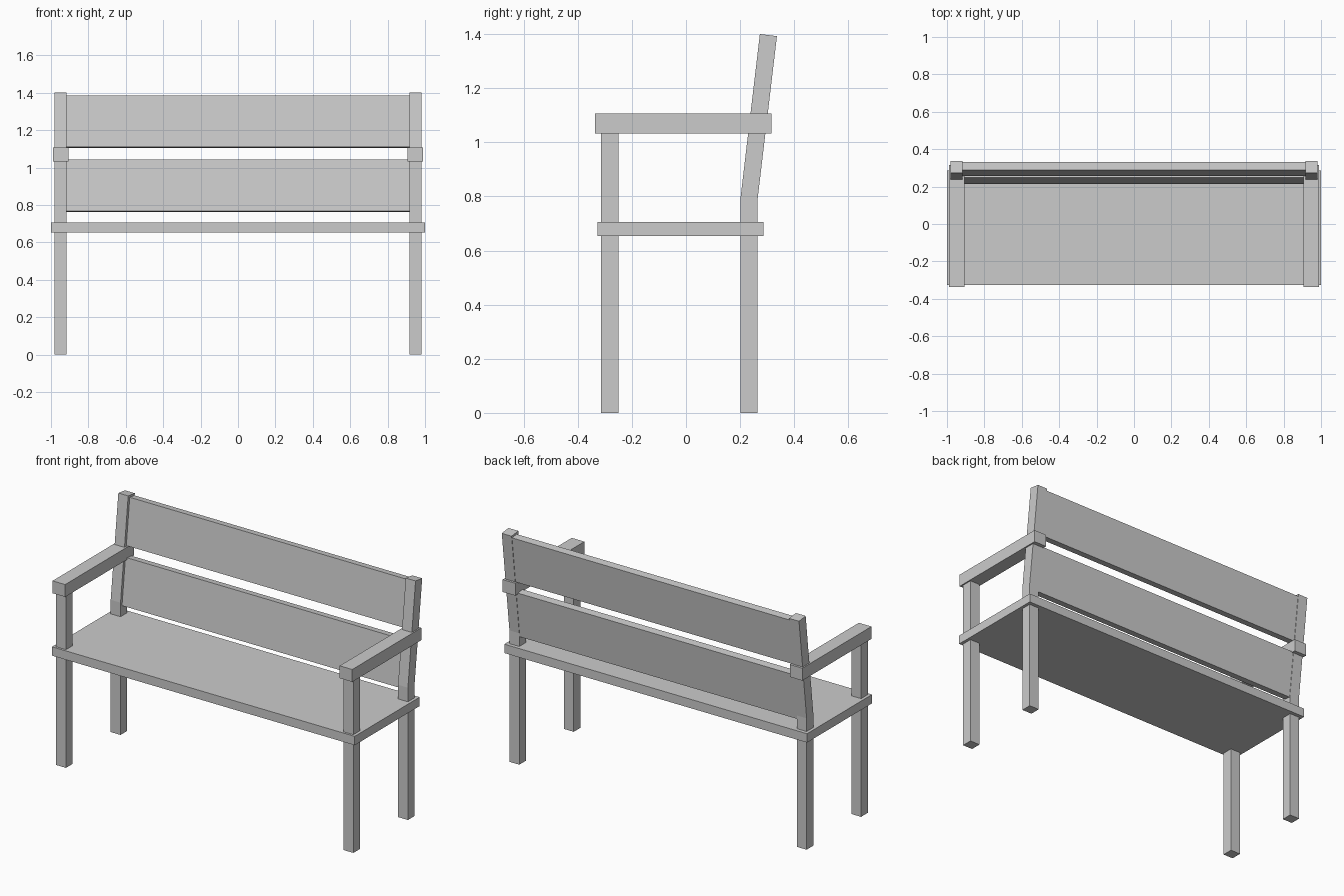
import bpy

if "Cube" in bpy.data.objects:
    bpy.data.objects.remove(bpy.data.objects["Cube"])

SLOPE = 0.118  # backward lean of the backrest


def extrude_x(name, profile, x0, x1):
    """Extrude a closed (y, z) outline from x0 to x1."""
    n = len(profile)
    verts = [(x, y, z) for x in (x0, x1) for y, z in profile]
    faces = [tuple(reversed(range(n))), tuple(range(n, 2 * n))]
    faces += [(i, (i + 1) % n, n + (i + 1) % n, n + i) for i in range(n)]
    mesh = bpy.data.meshes.new(name)
    mesh.from_pydata(verts, [], faces)
    obj = bpy.data.objects.new(name, mesh)
    bpy.context.collection.objects.link(obj)
    return obj


def rect(y0, y1, z0, z1):
    return [(y0, z0), (y1, z0), (y1, z1), (y0, z1)]


def mirrored(obj):
    obj.modifiers.new("mirror", 'MIRROR').use_axis[0] = True


# Seat board
extrude_x("seat", rect(-0.327, 0.286, 0.653, 0.706), -1.0, 1.0)

# Straight front legs carrying the armrests
mirrored(extrude_x("front_leg", rect(-0.314, -0.25, 0, 1.04), 0.917, 0.982))

# Back legs, bent above the seat to lean with the backrest
back = [(0.201, 0), (0.264, 0), (0.264, 0.785),
        (0.336, 1.392), (0.273, 1.4), (0.201, 0.79)]
mirrored(extrude_x("back_leg", back, 0.917, 0.982))

# Armrests
mirrored(extrude_x("armrest", rect(-0.336, 0.316, 1.032, 1.106), 0.907, 0.99))

# Leaning backrest slats
for name, z0, z1 in (("lower_slat", 0.767, 1.043), ("upper_slat", 1.110, 1.386)):
    front = [0.215 + SLOPE * (z - 0.767) for z in (z0, z1)]
    t, drop = 0.044, 0.044 * SLOPE
    extrude_x(name, [(front[0], z0), (front[0] + t, z0 - drop),
                     (front[1] + t, z1 - drop), (front[1], z1)], -0.92, 0.92)
